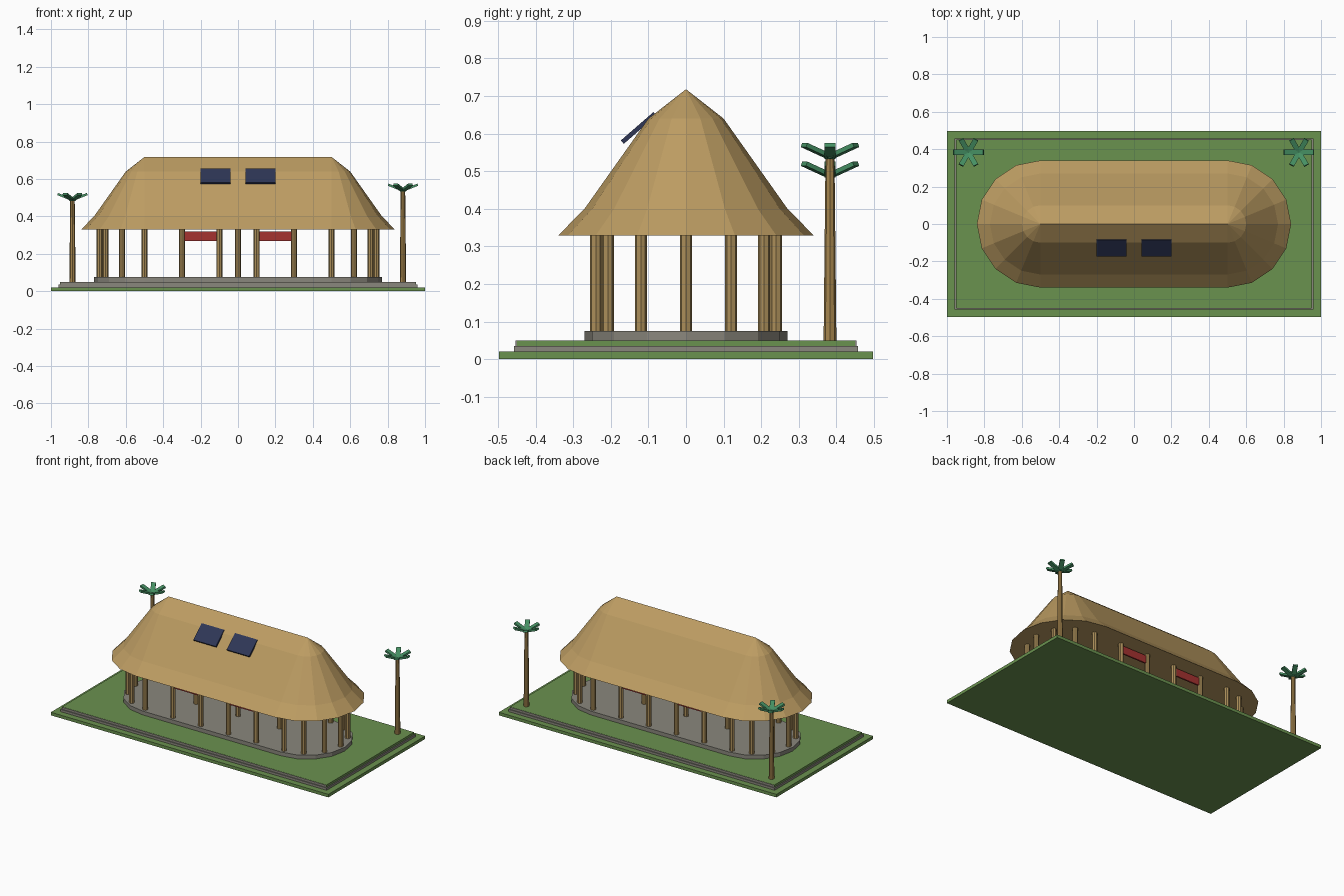
import bpy, bmesh, math
from mathutils import Matrix, Vector

if "Cube" in bpy.data.objects:
    bpy.data.objects.remove(bpy.data.objects["Cube"])


def material(name, rgb):
    m = bpy.data.materials.new(name)
    lin = [((c / 255 + 0.055) / 1.055) ** 2.4 for c in rgb]
    m.diffuse_color = (*lin, 1)
    m.use_nodes = True
    m.node_tree.nodes["Principled BSDF"].inputs["Base Color"].default_value = m.diffuse_color
    return m


GRASS = material("grass green", (106, 146, 79))
STONE = material("stone grey", (138, 135, 125))
THATCH = material("thatch straw", (188, 156, 98))
WOOD = material("post wood", (172, 143, 90))
TRUNK = material("palm trunk brown", (166, 134, 78))
LEAF = material("palm leaf green", (70, 145, 100))
RED = material("banner red", (165, 50, 48))
NAVY = material("solar navy", (46, 54, 86))


def finish(name, bm, mat):
    bmesh.ops.recalc_face_normals(bm, faces=bm.faces)
    me = bpy.data.meshes.new(name)
    bm.to_mesh(me)
    bm.free()
    me.materials.append(mat)
    ob = bpy.data.objects.new(name, me)
    bpy.context.collection.objects.link(ob)
    return ob


def add_box(bm, size, matrix):
    bmesh.ops.create_cube(bm, size=1, matrix=matrix @ Matrix.Diagonal((*size, 1)))


def box(name, size, centre, mat, tilt=0):
    bm = bmesh.new()
    add_box(bm, size, Matrix.Translation(centre) @ Matrix.Rotation(tilt, 4, 'X'))
    return finish(name, bm, mat)


def slab(name, hx, hy, z0, z1, mat):
    return box(name, (2 * hx, 2 * hy, z1 - z0), (0, 0, (z0 + z1) / 2), mat)


def pole(name, x, y, z0, z1, r0, r1, mat):
    bm = bmesh.new()
    bmesh.ops.create_cone(bm, cap_ends=True, segments=8, radius1=r0, radius2=r1,
                          depth=z1 - z0,
                          matrix=Matrix.Translation((x, y, (z0 + z1) / 2)))
    return finish(name, bm, mat)


HALF = 0.5   # half length of the straight part of the house


def stadium(name, profile, mat, steps=8):
    """Loft a round-ended outline through (radius, height) pairs."""
    bm = bmesh.new()
    rings = []
    for r, z in profile:
        ring = []
        for side in (1, -1):
            for i in range(steps + 1):
                a = -math.pi / 2 + math.pi * i / steps
                ring.append(bm.verts.new((side * (HALF + r * math.cos(a)),
                                          side * r * math.sin(a), z)))
        rings.append(ring)
    n = len(rings[0])
    bm.faces.new(rings[0])
    for a, b in zip(rings, rings[1:]):
        for i in range(n):
            j = (i + 1) % n
            bm.faces.new((a[i], a[j], b[j], b[i]))
    if profile[-1][0] > 0:
        bm.faces.new(rings[-1])
    bmesh.ops.remove_doubles(bm, verts=bm.verts, dist=1e-5)
    return finish(name, bm, mat)


# Ground and stepped stone border
slab("ground", 1.0, 0.498, 0, 0.02, GRASS)
slab("lower_stone_step", 0.96, 0.458, 0.02, 0.035, STONE)
slab("upper_stone_step", 0.95, 0.453, 0.035, 0.049, STONE)
slab("lawn", 0.953, 0.45, 0.035, 0.05, GRASS)

# Round-ended floor and thatched roof
stadium("floor_plinth", [(0.27, 0.05), (0.27, 0.075)], STONE)
stadium("thatched_roof", [(0.34, 0.329), (0.27, 0.40), (0.10, 0.64), (0, 0.718)], THATCH)

# Posts: straight sides, rounded ends, centre row
spots = [(x, s * 0.24) for s in (-1, 1) for x in (-0.5, -0.3, -0.1, 0.1, 0.3, 0.5)]
for s in (-1, 1):
    for deg in (-60, -30, 0, 30, 60):
        a = math.radians(deg)
        spots.append((s * (HALF + 0.24 * math.cos(a)), 0.24 * math.sin(a)))
spots += [(x, 0) for x in (-0.3, 0, 0.3)]
for x, y in spots:
    pole("post", x, y, 0.075, 0.335, 0.016, 0.016, WOOD)

# Red hanging panels between posts, front and back
for y in (-0.24, 0.24):
    for x in (-0.2, 0.2):
        box("red_panel", (0.18, 0.01, 0.05), (x, y, 0.294), RED)

# Solar panels on the front roof slope
for x in (-0.12, 0.12):
    box("solar_panel", (0.162, 0.115, 0.012), (x, -0.126, 0.615), NAVY, math.radians(41))

# Palm trees in the back corners
for x, top in ((-0.885, 0.483), (0.882, 0.533)):
    y = 0.383
    pole("palm_trunk", x, y, 0.05, top, 0.017, 0.012, TRUNK)
    bm = bmesh.new()
    for i in range(6):
        m = (Matrix.Translation((x, y, top + 0.021)) @ Matrix.Rotation(i * math.pi / 3, 4, 'Z')
             @ Matrix.Translation((0.04, 0, 0)) @ Matrix.Rotation(-0.38, 4, 'Y'))
        add_box(bm, (0.085, 0.028, 0.012), m)
    finish("palm_crown", bm, LEAF)
